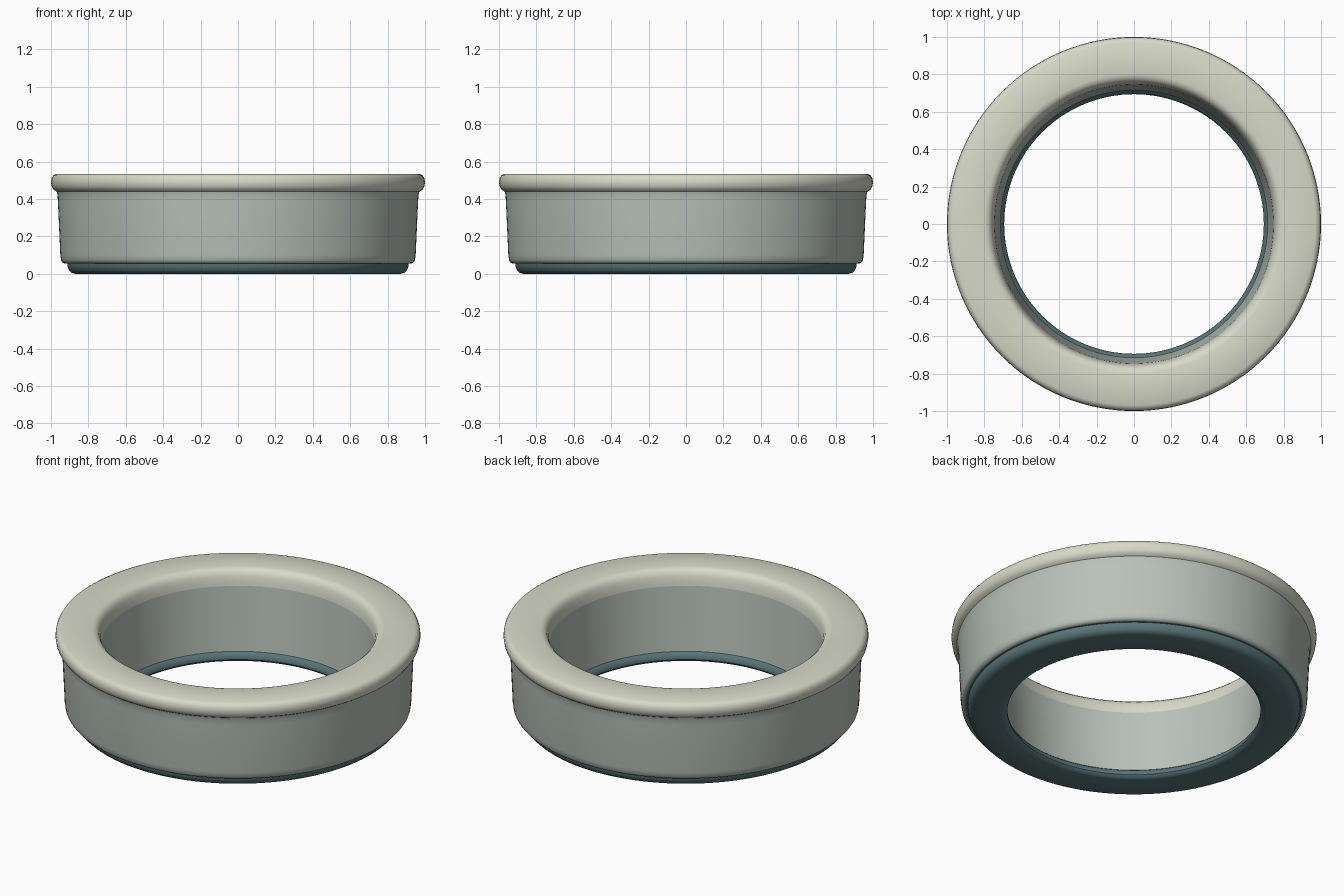
import bpy
import bmesh
import math

if "Cube" in bpy.data.objects:
    bpy.data.objects.remove(bpy.data.objects["Cube"])

SEGMENTS = 128


def material(name, colour):
    mat = bpy.data.materials.new(name)
    mat.diffuse_color = colour
    mat.use_nodes = True
    mat.node_tree.nodes["Principled BSDF"].inputs["Base Color"].default_value = mat.diffuse_color
    return mat


def lathe(name, profile, mat):
    """Revolve an (r, z) profile around the z axis."""
    bm = bmesh.new()
    verts = [bm.verts.new((r, 0, z)) for r, z in profile]
    edges = [bm.edges.new(pair) for pair in zip(verts, verts[1:])]
    bmesh.ops.spin(bm, geom=verts + edges, cent=(0, 0, 0), axis=(0, 0, 1),
                   angle=math.tau, steps=SEGMENTS, use_duplicate=False)
    bmesh.ops.remove_doubles(bm, verts=bm.verts, dist=1e-5)
    bmesh.ops.recalc_face_normals(bm, faces=bm.faces)
    # outward side of every strip is the one facing away from the ring's core
    f = max(bm.faces, key=lambda f: abs(f.normal.z))
    core_z = 0.27
    if f.normal.z * (f.calc_center_median().z - core_z) < 0:
        bmesh.ops.reverse_faces(bm, faces=bm.faces)
    mesh = bpy.data.meshes.new(name)
    bm.to_mesh(mesh)
    bm.free()
    mesh.materials.append(mat)
    obj = bpy.data.objects.new(name, mesh)
    bpy.context.collection.objects.link(obj)
    bpy.context.view_layer.objects.active = obj
    obj.select_set(True)
    bpy.ops.object.shade_smooth_by_angle(angle=math.radians(40))
    obj.select_set(False)
    return obj


cream = material("cream", (0.68, 0.70, 0.58, 1))
sage = material("sage", (0.48, 0.54, 0.49, 1))
teal = material("dark_teal", (0.10, 0.18, 0.19, 1))

# Rounded rim: outer lip, flat top, softened inner edge
lathe("rim", [(0.970, 0.440), (0.986, 0.450), (0.996, 0.466), (1.0, 0.488),
              (0.997, 0.510), (0.988, 0.526), (0.970, 0.535), (0.800, 0.535),
              (0.780, 0.530), (0.764, 0.516), (0.755, 0.495), (0.748, 0.465),
              (0.745, 0.440)], cream)

# Tapered walls, closed above and below inside the rim and foot
lathe("body", [(0.715, 0.058), (0.925, 0.055), (0.938, 0.060), (0.946, 0.072),
               (0.950, 0.100), (0.963, 0.390), (0.965, 0.422), (0.970, 0.440),
               (0.745, 0.440), (0.742, 0.400), (0.715, 0.058)], sage)

# Stepped foot ring with rounded edges
lathe("foot", [(0.925, 0.055), (0.912, 0.055), (0.911, 0.038), (0.904, 0.020),
               (0.890, 0.006), (0.870, 0.0), (0.725, 0.0), (0.705, 0.005),
               (0.694, 0.018), (0.694, 0.030), (0.703, 0.048),
               (0.715, 0.058)], teal)
